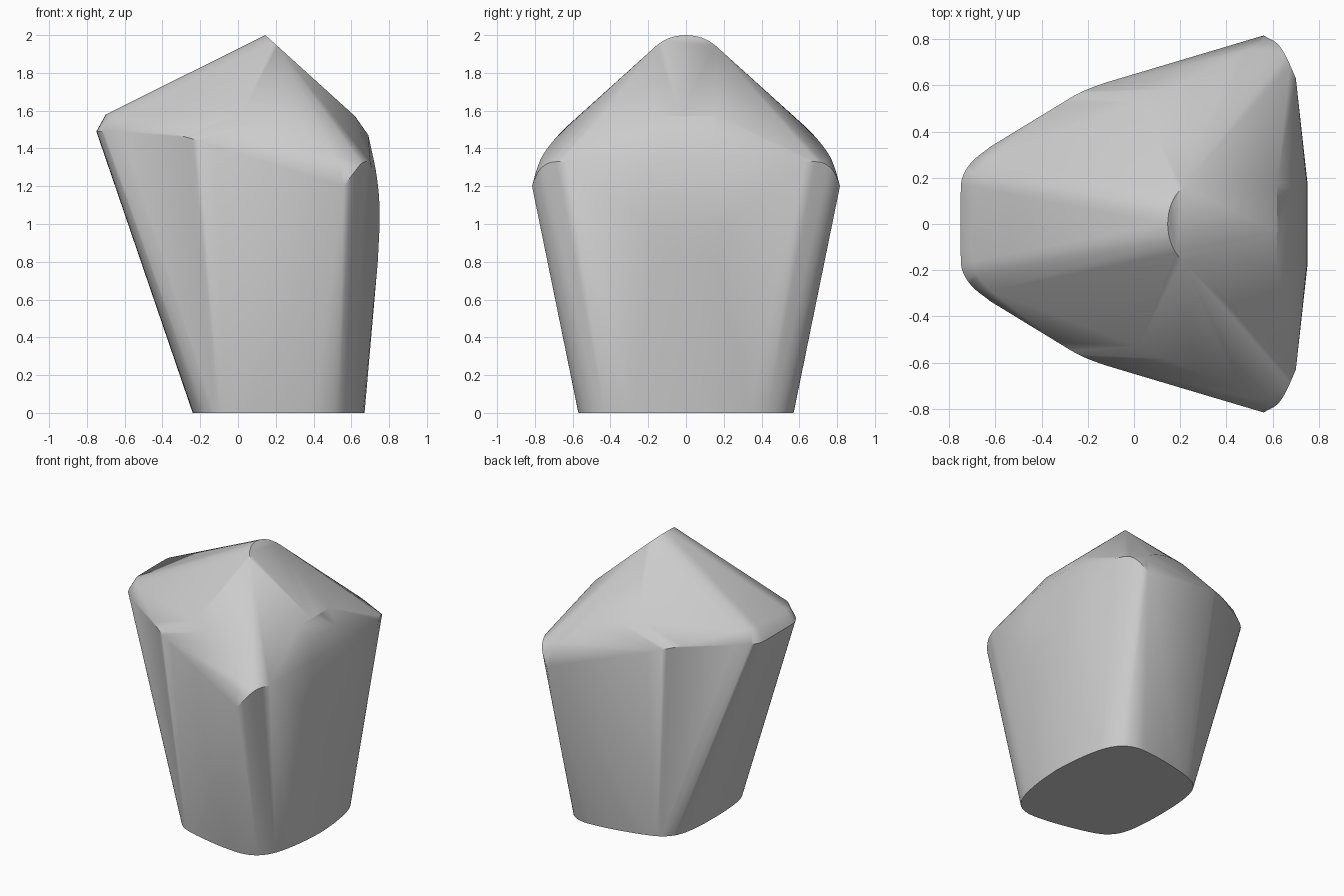
import bpy
import bmesh
from math import radians
from mathutils import Vector

cube = bpy.data.objects.get("Cube")
if cube:
    bpy.data.objects.remove(cube, do_unlink=True)

grey = bpy.data.materials.new("plain grey")
grey.use_nodes = True
grey.diffuse_color = (0.6, 0.6, 0.6, 1)
grey.node_tree.nodes["Principled BSDF"].inputs["Base Color"].default_value = (0.6, 0.6, 0.6, 1)


def smooth_path(points, steps=5):
    """Rounded curve through the given points."""
    p = [Vector(q) for q in points]
    p = [2 * p[0] - p[1]] + p + [2 * p[-1] - p[-2]]
    out = []
    for a, b, c, d in zip(p, p[1:], p[2:], p[3:]):
        for i in range(steps):
            t = i / steps
            out.append(0.5 * (2 * b + (c - a) * t + (2 * a - 5 * b + 4 * c - d) * t * t
                              + (3 * b - a - 3 * c + d) * t ** 3))
    return out + [p[-2]]


def on_roof(x, y):
    """Point on the flat sloping roof face that falls away from the peak."""
    return (x, y, 2 - 0.905 * (x - 0.145))


# Half outlines on the +y side; the other side is mirrored
base = smooth_path([(-0.24, 0, 0), (-0.235, 0.16, 0), (-0.215, 0.31, 0), (-0.17, 0.41, 0), (-0.07, 0.48, 0),
                    (0.16, 0.54, 0), (0.35, 0.567, 0), (0.46, 0.563, 0), (0.55, 0.515, 0),
                    (0.615, 0.4, 0), (0.655, 0.2, 0), (0.67, 0, 0)])
nose_rim = smooth_path([(-0.75, 0.12, 1.49), (-0.743, 0.2, 1.49), (-0.70, 0.27, 1.49), (-0.62, 0.335, 1.49)])
nose_top = smooth_path([(-0.70, 0.1, 1.58), (-0.69, 0.2, 1.58), (-0.62, 0.29, 1.575)])
wing_corner = smooth_path([(0.56, 0.815, 1.2), (0.62, 0.78, 1.28), (0.66, 0.72, 1.325), (0.70, 0.63, 1.33)])
peak = smooth_path([on_roof(0.145, 0), on_roof(0.153, 0.06), on_roof(0.175, 0.115), on_roof(0.21, 0.16)])
roof_end = smooth_path([on_roof(0.62, 0), on_roof(0.618, 0.17)])
shoulder = smooth_path([(0.02, 0.53, 1.585), (0.2, 0.61, 1.535), (0.38, 0.69, 1.455),
                        (0.5, 0.755, 1.37), (0.55, 0.79, 1.29), (0.56, 0.815, 1.2)], 3)
belly = smooth_path([(0.69, 0.15, 1.47), (0.735, 0.18, 1.25), (0.75, 0.18, 1.05), (0.74, 0.17, 0.8)])
flank = smooth_path([(-0.33, 0.512, 1.475), (-0.24, 0.565, 1.45), (-0.15, 0.602, 1.42), (-0.05, 0.634, 1.385)], 3)

# Gem-like body: the taut skin over all the outlines
bm = bmesh.new()
for path in (base, nose_rim, nose_top, wing_corner, peak, roof_end, shoulder, belly, flank):
    for v in path:
        bm.verts.new(v)
        bm.verts.new((v.x, -v.y, v.z))
bmesh.ops.remove_doubles(bm, verts=bm.verts, dist=0.002)
hull = bmesh.ops.convex_hull(bm, input=bm.verts)
bmesh.ops.delete(bm, geom=[g for g in set(hull["geom_interior"] + hull["geom_unused"])
                           if isinstance(g, bmesh.types.BMVert)], context='VERTS')
bmesh.ops.dissolve_limit(bm, angle_limit=radians(1), verts=bm.verts, edges=bm.edges)
bmesh.ops.recalc_face_normals(bm, faces=bm.faces)

mesh = bpy.data.meshes.new("body")
bm.to_mesh(mesh)
bm.free()
mesh.materials.append(grey)
body = bpy.data.objects.new("body", mesh)
bpy.context.collection.objects.link(body)

# Smooth shading with crisp creases
bpy.ops.object.select_all(action='DESELECT')
body.select_set(True)
bpy.context.view_layer.objects.active = body
bpy.ops.object.shade_smooth_by_angle(angle=radians(40))
